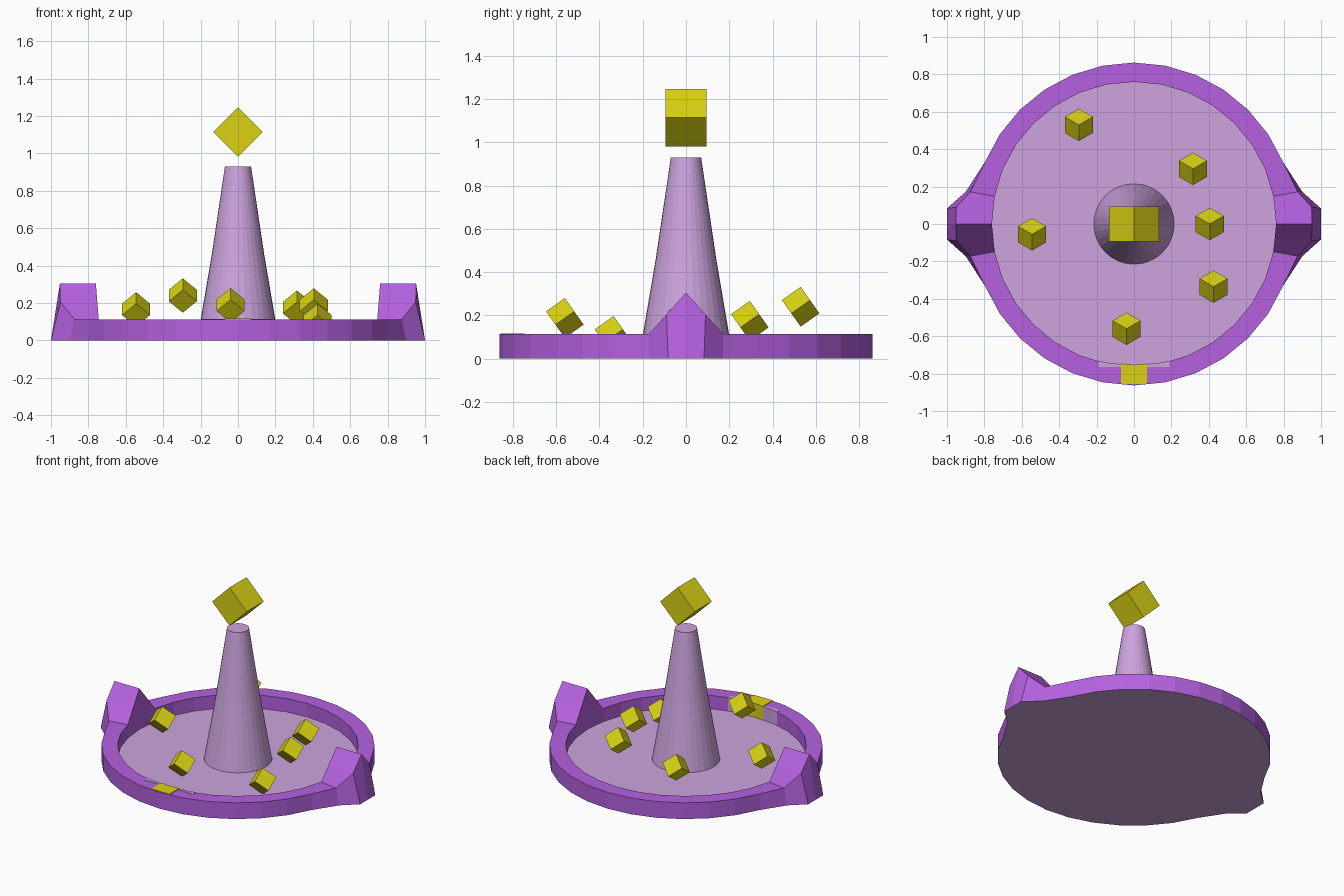
import bpy, bmesh, math
from mathutils import Matrix, Vector

if "Cube" in bpy.data.objects:
    bpy.data.objects.remove(bpy.data.objects["Cube"])


def material(name, rgb):
    m = bpy.data.materials.new(name)
    m.diffuse_color = (*rgb, 1)
    m.use_nodes = True
    m.node_tree.nodes["Principled BSDF"].inputs["Base Color"].default_value = m.diffuse_color
    return m


PURPLE = material("purple", (0.46, 0.12, 0.74))
LAVENDER = material("lavender", (0.61, 0.37, 0.73))
YELLOW = material("yellow", (0.70, 0.65, 0.007))


def finish(name, bm, *mats):
    bmesh.ops.recalc_face_normals(bm, faces=bm.faces)
    me = bpy.data.meshes.new(name)
    bm.to_mesh(me)
    bm.free()
    for m in mats:
        me.materials.append(m)
    ob = bpy.data.objects.new(name, me)
    bpy.context.collection.objects.link(ob)
    return ob


def cube(name, loc, size, rot):
    bm = bmesh.new()
    bmesh.ops.create_cube(bm, size=size, matrix=Matrix.Translation(loc) @ rot)
    finish(name, bm, YELLOW)


def prism(name, outline, z0, z1, mat):
    bm = bmesh.new()
    lo = [bm.verts.new((x, y, z0)) for x, y in outline]
    hi = [bm.verts.new((x, y, z1)) for x, y in outline]
    bm.faces.new(lo)
    bm.faces.new(hi)
    n = len(lo)
    for i in range(n):
        bm.faces.new((lo[i], lo[(i + 1) % n], hi[(i + 1) % n], hi[i]))
    finish(name, bm, mat)


# Basin: ring wall with a peaked lug at each side, plus floor and underside
R_OUT, R_IN, RIM, FLOOR = 0.863, 0.76, 0.113, 0.02
N = 32


def ring_station(i):
    a = 2 * math.pi * i / N
    c, s = math.cos(a), math.sin(a)
    return [(R_OUT * c, R_OUT * s, 0), (R_OUT * c, R_OUT * s, RIM),
            (R_IN * c, R_IN * s, RIM), (R_IN * c, R_IN * s, FLOOR)]


# half of one lug, from the peak towards +y
peak = [(1.0, 0, 0), (0.952, 0, 0.305), (0.76, 0, 0.305), (0.76, 0, FLOOR)]
shoulder = [(1.0, 0.083, 0), (0.95, 0.09, 0.205), (0.7525, 0.075, 0.209), (0.7525, 0.075, FLOOR)]
foot = [(0.90, 0.172, 0), (0.875, 0.172, RIM), (0.745, 0.148, RIM), (0.745, 0.148, FLOOR)]


def mirrored(station, sx, sy):
    return [(x * sx, y * sy, z) for x, y, z in station]


stations = [peak, shoulder, foot]
stations += [ring_station(i) for i in range(2, 15)]
stations += [mirrored(s, -1, 1) for s in (foot, shoulder, peak)]
stations += [mirrored(s, -1, -1) for s in (shoulder, foot)]
stations += [ring_station(i) for i in range(18, 31)]
stations += [mirrored(s, 1, -1) for s in (foot, shoulder)]

bm = bmesh.new()
rows = [[bm.verts.new(p) for p in s] for s in stations]
for i, a in enumerate(rows):
    b = rows[(i + 1) % len(rows)]
    for k in range(3):
        bm.faces.new((a[k], b[k], b[k + 1], a[k + 1]))
for k in (0, 3):
    bm.faces.new([r[k] for r in rows]).material_index = 1
finish("basin", bm, PURPLE, LAVENDER)

# Central tapering pillar
bm = bmesh.new()
levels = [(0.215, FLOOR), (0.14, 0.46), (0.07, 0.93)]
loops = [[bm.verts.new((r * math.cos(2 * math.pi * i / N), r * math.sin(2 * math.pi * i / N), z))
          for i in range(N)] for r, z in levels]
for lo, hi in zip(loops, loops[1:]):
    for i in range(N):
        j = (i + 1) % N
        bm.faces.new((lo[i], lo[j], hi[j], hi[i]))
bm.faces.new(loops[-1])
finish("pillar", bm, LAVENDER)

# Large cube balanced on an edge over the pillar
cube("top_cube", (0, 0, 1.114), 0.188, Matrix.Rotation(math.radians(45), 4, 'Y'))

# Small floating cubes, each standing on a corner
tilt = Matrix.Rotation(math.radians(-54.74), 4, 'X') @ Matrix.Rotation(math.radians(45), 4, 'Z')
spots = [(-0.295, 0.53, 0.24), (0.315, 0.295, 0.175), (0.405, 0, 0.187),
         (0.425, -0.335, 0.105), (-0.04, -0.56, 0.188), (-0.545, -0.055, 0.166)]
for n, p in enumerate(spots):
    cube(f"small_cube_{n + 1}", p, 0.106, tilt)

# Front inlay: lavender panel on the inner wall with a yellow band over the rim
prism("front_panel", [(-0.19, -0.765), (0.19, -0.765), (0.19, -0.731), (0.148, -0.741),
                      (0, -0.756), (-0.148, -0.741), (-0.19, -0.731)], 0.015, 0.115, LAVENDER)
prism("front_band", [(-0.07, -0.855), (0.07, -0.855), (0.07, -0.746), (0, -0.753),
                     (-0.07, -0.746)], 0.012, 0.117, YELLOW)
